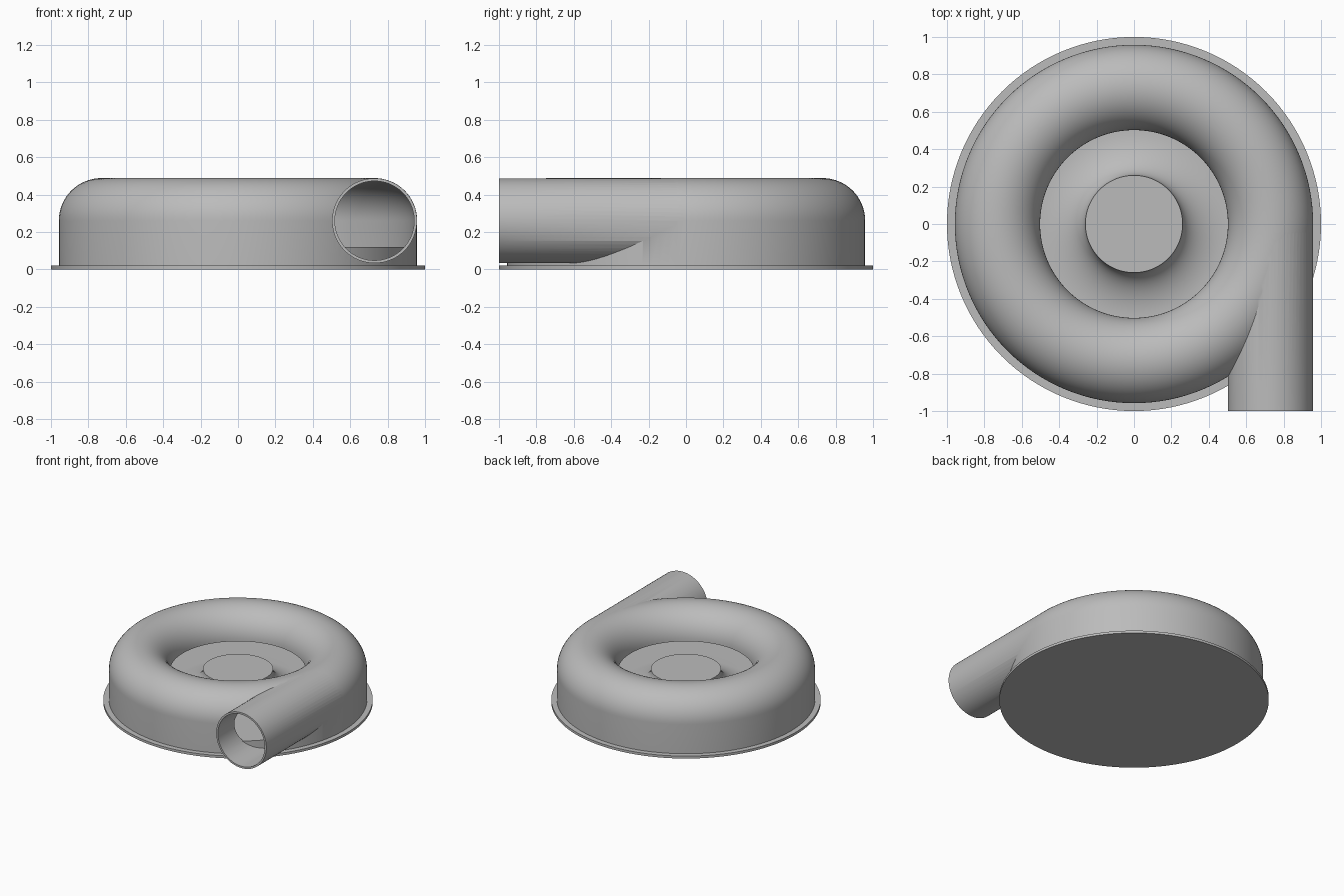
import bpy, bmesh
from math import pi, sin, cos, radians
from mathutils import Matrix

cube = bpy.data.objects.get("Cube")
if cube:
    bpy.data.objects.remove(cube, do_unlink=True)

grey = bpy.data.materials.new("cast grey")
grey.use_nodes = True
COLOUR = (0.5, 0.5, 0.5, 1)
grey.diffuse_color = COLOUR
grey.node_tree.nodes["Principled BSDF"].inputs["Base Color"].default_value = COLOUR

SEGMENTS = 128
RING, MID_Z, TUBE, WALL = 0.73, 0.26, 0.228, 0.015


def finish(name, bm):
    bmesh.ops.recalc_face_normals(bm, faces=bm.faces)
    mesh = bpy.data.meshes.new(name)
    bm.to_mesh(mesh)
    bm.free()
    mesh.materials.append(grey)
    ob = bpy.data.objects.new(name, mesh)
    bpy.context.collection.objects.link(ob)
    return ob


def lathe(name, profile, closed=False):
    """Turn an (r, z) profile around the z axis."""
    bm = bmesh.new()
    verts = [bm.verts.new((r, 0, z)) for r, z in profile]
    pairs = list(zip(verts, verts[1:]))
    if closed:
        pairs.append((verts[-1], verts[0]))
    edges = [bm.edges.new(p) for p in pairs]
    bmesh.ops.spin(bm, geom=verts + edges, cent=(0, 0, 0), axis=(0, 0, 1),
                   angle=2 * pi, steps=SEGMENTS, use_duplicate=False)
    bmesh.ops.remove_doubles(bm, verts=bm.verts, dist=0.0005)
    return finish(name, bm)


def pipe(name, radius, y0, y1):
    """Solid cylinder lying along y at the outlet position."""
    bm = bmesh.new()
    place = Matrix.Translation((RING, (y0 + y1) / 2, MID_Z)) @ Matrix.Rotation(pi / 2, 4, "X")
    bmesh.ops.create_cone(bm, cap_ends=True, segments=64, radius1=radius,
                          radius2=radius, depth=y1 - y0, matrix=place)
    return finish(name, bm)


def combine(ob, other, operation):
    mod = ob.modifiers.new(operation.lower(), "BOOLEAN")
    mod.operation, mod.object, mod.solver = operation, other, "EXACT"
    other.hide_render = True
    bpy.context.view_layer.objects.active = ob
    bpy.ops.object.modifier_apply(modifier=mod.name)
    bpy.data.objects.remove(other, do_unlink=True)


def arch(radius, steps=32):
    """Half circle from the outer wall over the top to the inlet lip."""
    return [(RING + radius * cos(pi * i / steps), MID_Z + radius * sin(pi * i / steps))
            for i in range(steps + 1)]


# Base plate
base = lathe("base_plate", [(0, 0), (1, 0), (1, 0.02), (0, 0.02)])

# Volute housing with its tangential outlet, hollowed out
outer, inner = RING + TUBE, RING + TUBE - WALL
housing = lathe("volute_housing",
                [(outer, 0.015)] + arch(TUBE) + [(RING - TUBE, 0.015)], closed=True)
combine(housing, pipe("outlet", TUBE - 0.001, -1, 0.03), "UNION")
combine(housing, lathe("hollow", [(inner, -0.05)] + arch(TUBE - WALL)
                       + [(0.3, MID_Z), (0.3, -0.05)], closed=True), "DIFFERENCE")
combine(housing, pipe("bore", TUBE - WALL - 0.001, -1.1, 0.02), "DIFFERENCE")

# Inner floor rising in a concave sweep to the flat hub
sweep = [(0.5 - 0.24 * sin(radians(a)), 0.27 - 0.15 * cos(radians(a)))
         for a in range(0, 91, 6)]
hub = lathe("hub_floor", [(0, 0.01), (0.95, 0.01), (0.95, 0.12)] + sweep + [(0, 0.27)])

for ob in (base, housing, hub):
    bpy.ops.object.select_all(action="DESELECT")
    ob.select_set(True)
    bpy.context.view_layer.objects.active = ob
    bpy.ops.object.shade_smooth_by_angle(angle=radians(30))
